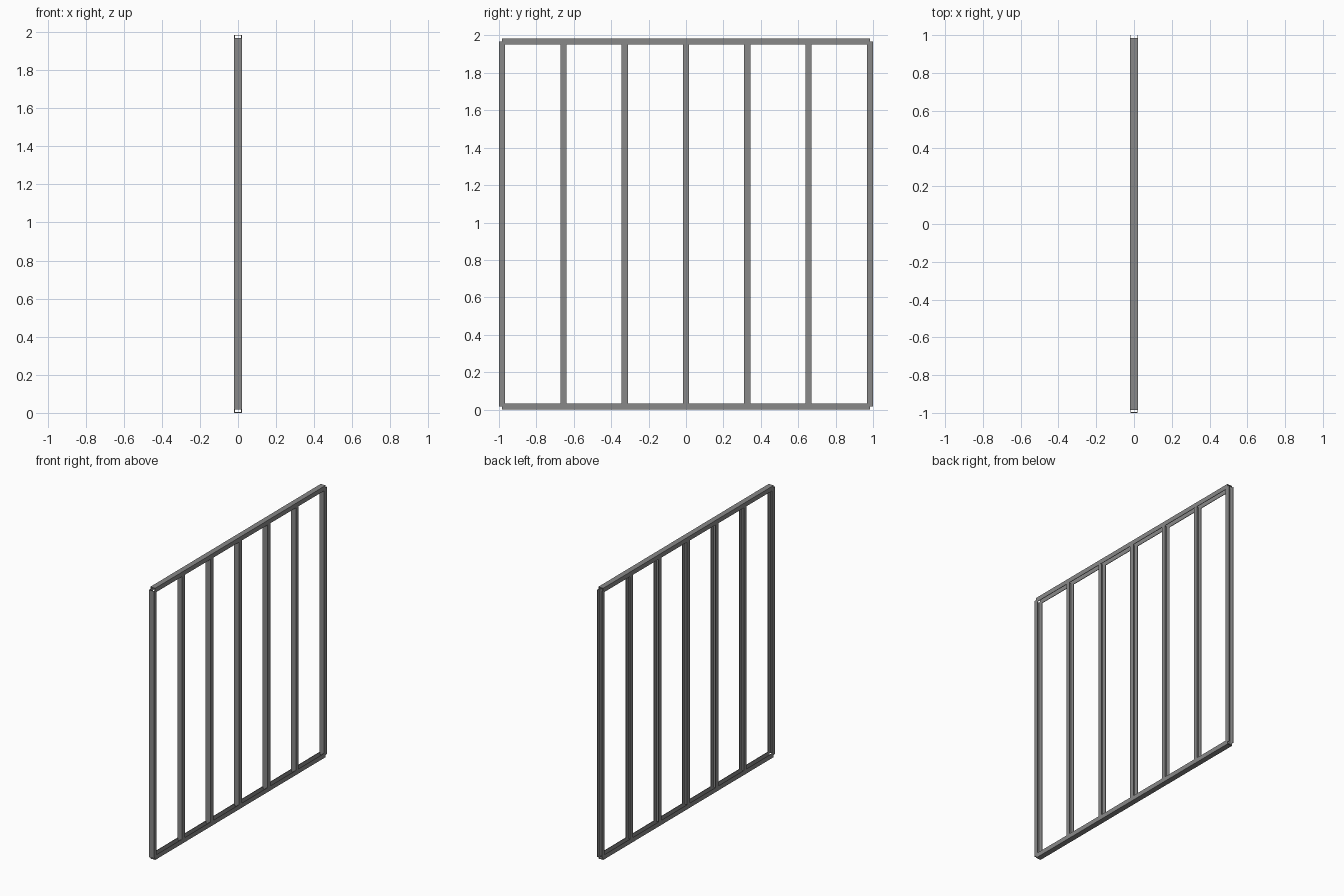
import bpy, bmesh
from mathutils import Matrix

if "Cube" in bpy.data.objects:
    bpy.data.objects.remove(bpy.data.objects["Cube"])

WIDTH, DEPTH, WALL = 0.040, 0.033, 0.004   # channel section
HEIGHT = 1.985
RAIL_LEN = 1.968

steel = bpy.data.materials.new("grey steel")
steel.diffuse_color = (0.25, 0.25, 0.25, 1)
steel.use_nodes = True
steel.node_tree.nodes["Principled BSDF"].inputs["Base Color"].default_value = steel.diffuse_color


def channel(name, length, width, matrix):
    """U channel along local z, web on -y, open towards +y, centred on the origin."""
    w, d, t = width / 2, DEPTH / 2, WALL
    outline = [(-w, -d), (w, -d), (w, d), (w - t, d),
               (w - t, -d + t), (-w + t, -d + t), (-w + t, d), (-w, d)]
    bm = bmesh.new()
    face = bm.faces.new([bm.verts.new((x, y, -length / 2)) for x, y in outline])
    ext = bmesh.ops.extrude_face_region(bm, geom=[face])
    top = [v for v in ext["geom"] if isinstance(v, bmesh.types.BMVert)]
    bmesh.ops.translate(bm, verts=top, vec=(0, 0, length))
    bmesh.ops.recalc_face_normals(bm, faces=bm.faces)
    bm.transform(matrix)
    mesh = bpy.data.meshes.new(name)
    bm.to_mesh(mesh)
    bm.free()
    mesh.materials.append(steel)
    bpy.context.collection.objects.link(bpy.data.objects.new(name, mesh))


# Top and bottom rails, open towards each other
half_pi = 1.5707963
channel("bottom_rail", RAIL_LEN, WIDTH,
        Matrix.Translation((0, 0, DEPTH / 2)) @ Matrix.Rotation(half_pi, 4, 'X'))
channel("top_rail", RAIL_LEN, WIDTH,
        Matrix.Translation((0, 0, HEIGHT - DEPTH / 2)) @ Matrix.Rotation(-half_pi, 4, 'X'))

# Seven upright studs, all open towards the back, ending on the rail centre lines
for i in range(7):
    y = (i - 3) * (1 - DEPTH / 2) / 3
    channel(f"stud_{i + 1}", HEIGHT - DEPTH, WIDTH - 0.0006,
            Matrix.Translation((0, y, HEIGHT / 2)))
